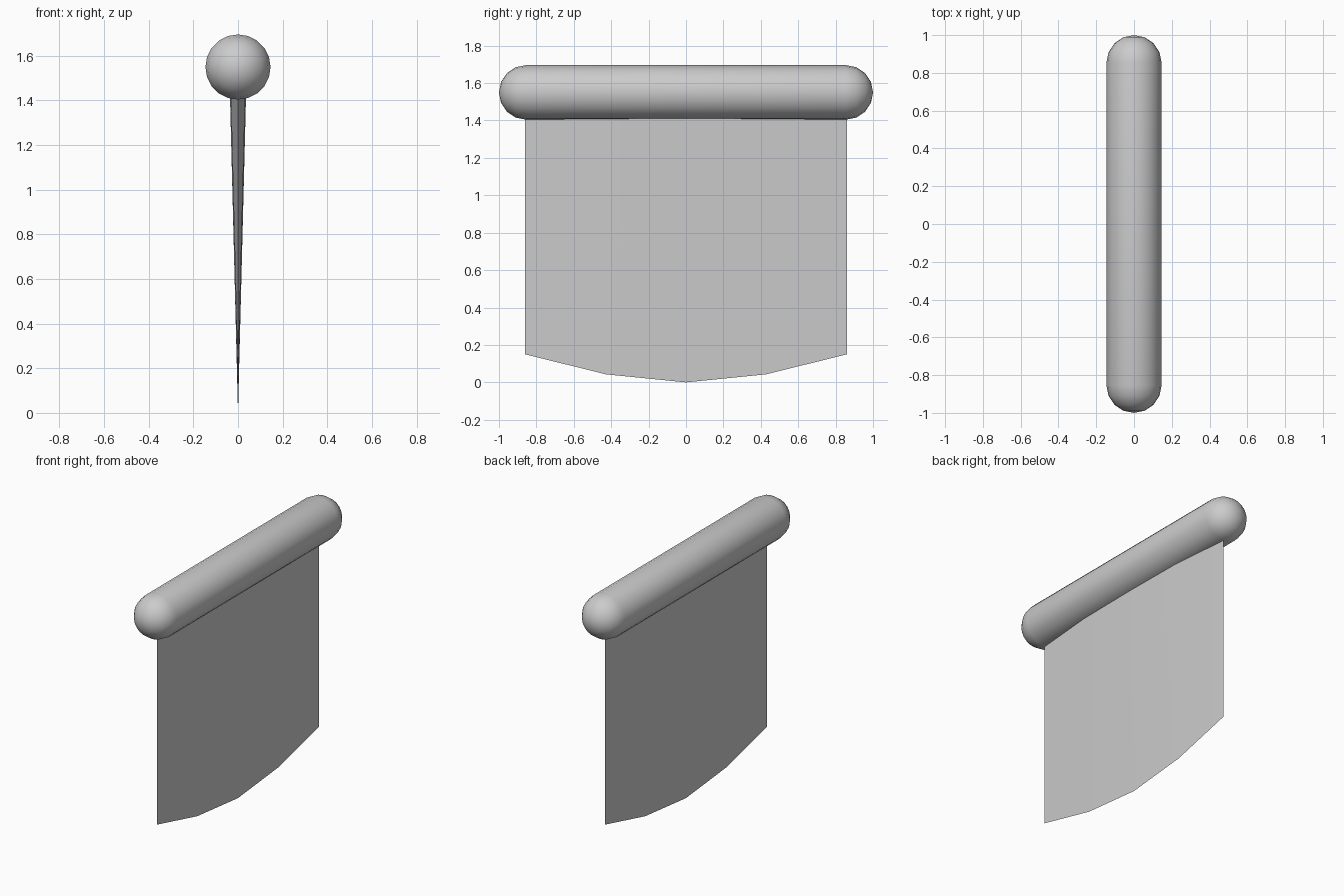
import bpy, bmesh, math

cube = bpy.data.objects.get("Cube")
if cube:
    bpy.data.objects.remove(cube, do_unlink=True)

grey = bpy.data.materials.new("plain grey")
grey.use_nodes = True
grey.diffuse_color = (0.6, 0.6, 0.6, 1)
grey.node_tree.nodes["Principled BSDF"].inputs["Base Color"].default_value = (0.6, 0.6, 0.6, 1)


def finish(name, bm, angle):
    bmesh.ops.recalc_face_normals(bm, faces=bm.faces)
    mesh = bpy.data.meshes.new(name)
    bm.to_mesh(mesh)
    bm.free()
    obj = bpy.data.objects.new(name, mesh)
    bpy.context.collection.objects.link(obj)
    mesh.materials.append(grey)
    bpy.ops.object.select_all(action='DESELECT')
    obj.select_set(True)
    bpy.context.view_layer.objects.active = obj
    bpy.ops.object.shade_smooth_by_angle(angle=math.radians(angle))
    return obj


# Handle: a sphere with its halves pulled apart along y into a capsule
RADIUS, HALF, AXIS_Z = 0.146, 0.854, 1.55
bm = bmesh.new()
rings, sides = 4, 20
loops = []
for end in (-1, 1):
    steps = range(1, rings + 1) if end < 0 else range(rings, 0, -1)
    for i in steps:
        a = math.pi / 2 * i / rings
        r, y = RADIUS * math.sin(a), end * (HALF + RADIUS * math.cos(a))
        loops.append([bm.verts.new((r * math.sin(t), y, AXIS_Z + r * math.cos(t)))
                      for t in (2 * math.pi * k / sides for k in range(sides))])
for a, b in zip(loops, loops[1:]):
    for k in range(sides):
        n = (k + 1) % sides
        bm.faces.new((a[k], a[n], b[n], b[k]))
for loop, end in ((loops[0], -1), (loops[-1], 1)):
    tip = bm.verts.new((0, end * (HALF + RADIUS), AXIS_Z))
    for k in range(sides):
        bm.faces.new((loop[k], loop[(k + 1) % sides], tip))
finish("handle", bm, 40)

# Blade: lens-shaped top section tapering to a curved cutting edge
# Each station: y, cutting edge height, half thickness at the top
STATIONS = [(-0.86, 0.15, 0), (-0.43, 0.043, 0.033), (0, 0, 0.037),
            (0.43, 0.043, 0.033), (0.86, 0.15, 0)]
TOP = 1.46
bm = bmesh.new()
edge = [bm.verts.new((0, y, z)) for y, z, t in STATIONS]
left = [bm.verts.new((t, y, TOP)) for y, z, t in STATIONS]
right = [left[0]] + [bm.verts.new((-t, y, TOP)) for y, z, t in STATIONS[1:-1]] + [left[-1]]
for side in (left, right):
    for i in range(len(edge) - 1):
        bm.faces.new((edge[i], edge[i + 1], side[i + 1], side[i]))
bm.faces.new(left + right[-2:0:-1])
finish("blade", bm, 30)
